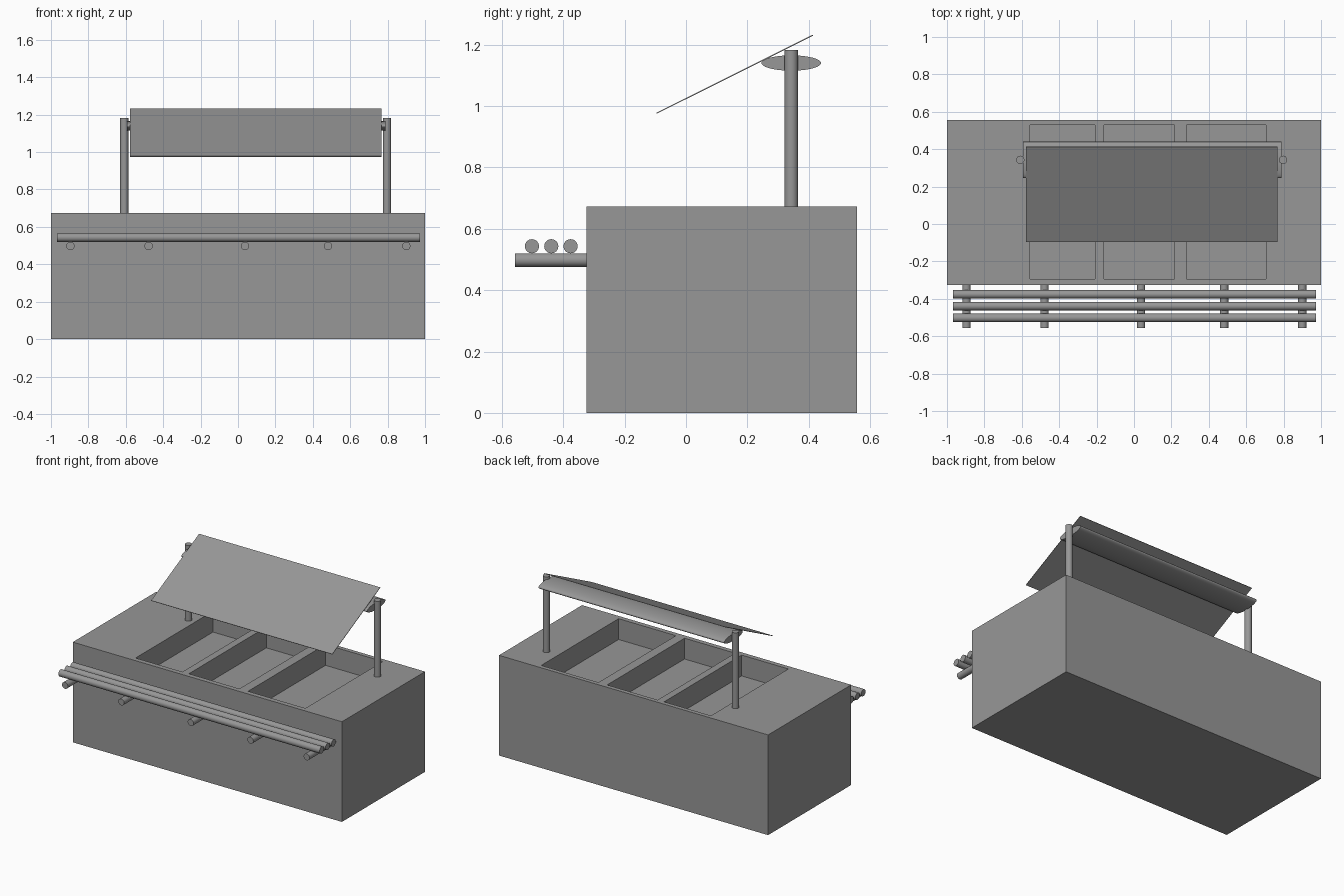
import bpy, bmesh, math
from mathutils import Vector

if "Cube" in bpy.data.objects:
    bpy.data.objects.remove(bpy.data.objects["Cube"])

# Dark grey shared by every part
GREY = bpy.data.materials.new("dark_grey")
GREY.diffuse_color = (0.31, 0.31, 0.31, 1)
GREY.use_nodes = True
GREY.node_tree.nodes["Principled BSDF"].inputs["Base Color"].default_value = GREY.diffuse_color


def mesh_object(name, bm):
    bmesh.ops.recalc_face_normals(bm, faces=bm.faces)
    mesh = bpy.data.meshes.new(name)
    bm.to_mesh(mesh)
    bm.free()
    obj = bpy.data.objects.new(name, mesh)
    bpy.context.collection.objects.link(obj)
    mesh.materials.append(GREY)
    return obj


def rod(name, start, end, radius, sides=32):
    start, end = Vector(start), Vector(end)
    axis = end - start
    bpy.ops.mesh.primitive_cylinder_add(vertices=sides, radius=radius, depth=axis.length,
                                        location=(start + end) / 2,
                                        rotation=axis.to_track_quat('Z', 'Y').to_euler())
    obj = bpy.context.object
    obj.name = name
    obj.data.materials.append(GREY)
    bpy.ops.object.shade_smooth_by_angle(angle=math.radians(40))
    return obj


# Counter body: gridded top, with three cells sunk to form the wells
TOP, DEPTH = 0.673, 0.14
xs = [-1, -0.556, -0.208, -0.16, 0.216, 0.28, 0.706, 1]
ys = [-0.325, -0.293, 0.529, 0.557]
bm = bmesh.new()
grid = [[bm.verts.new((x, y, TOP)) for y in ys] for x in xs]
wells = []
for i in range(len(xs) - 1):
    for j in range(len(ys) - 1):
        f = bm.faces.new((grid[i][j], grid[i + 1][j], grid[i + 1][j + 1], grid[i][j + 1]))
        if j == 1 and i in (1, 3, 5):
            wells.append(f)
rim = [e for e in bm.edges if e.is_boundary]
skirt = bmesh.ops.extrude_edge_only(bm, edges=rim)["geom"]
for v in skirt:
    if isinstance(v, bmesh.types.BMVert):
        v.co.z = 0
bmesh.ops.contextual_create(bm, geom=[e for e in skirt if isinstance(e, bmesh.types.BMEdge) and e.is_boundary])
# Well walls and floors
for f in wells:
    upper = list(f.verts)
    lower = [bm.verts.new(v.co - Vector((0, 0, DEPTH))) for v in upper]
    bm.faces.remove(f)
    bm.faces.new(lower)
    for k in range(4):
        n = (k + 1) % 4
        bm.faces.new((upper[k], upper[n], lower[n], lower[k]))
mesh_object("counter_body", bm)

# Canopy posts
for side, x in (("left", -0.608), ("right", 0.797)):
    rod(side + "_post", (x, 0.343, TOP - 0.01), (x, 0.343, 1.182), 0.022)

# Flattened lamp housing between the posts
lamp = rod("lamp_housing", (-0.593, 0, 0), (0.788, 0, 0), 1, 48)
lamp.rotation_euler = (0, math.pi / 2, 0)
lamp.location.y, lamp.location.z = 0.343, 1.14
lamp.scale = (0.025, 0.097, 1)

# Slanted guard: a thin sheet resting on the lamp housing
bm = bmesh.new()
sheet = bm.faces.new([bm.verts.new(p) for p in ((-0.578, -0.095, 0.975), (0.768, -0.095, 0.975),
                                                (0.768, 0.414, 1.229), (-0.578, 0.414, 1.229))])
upper = bmesh.ops.extrude_face_region(bm, geom=[sheet], use_keep_orig=True)["geom"]
lift = Vector((0, -0.0015, 0.003))
bmesh.ops.translate(bm, vec=lift, verts=[v for v in upper if isinstance(v, bmesh.types.BMVert)])
mesh_object("sneeze_guard", bm)

# Tray rails and their brackets
for n, y in enumerate((-0.502, -0.439, -0.376)):
    rod(f"tray_rail_{n + 1}", (-0.967, y, 0.543), (0.974, y, 0.543), 0.023)
for n, x in enumerate((-0.896, -0.478, 0.038, 0.482, 0.9)):
    rod(f"rail_bracket_{n + 1}", (x, -0.557, 0.498), (x, -0.32, 0.498), 0.022)
